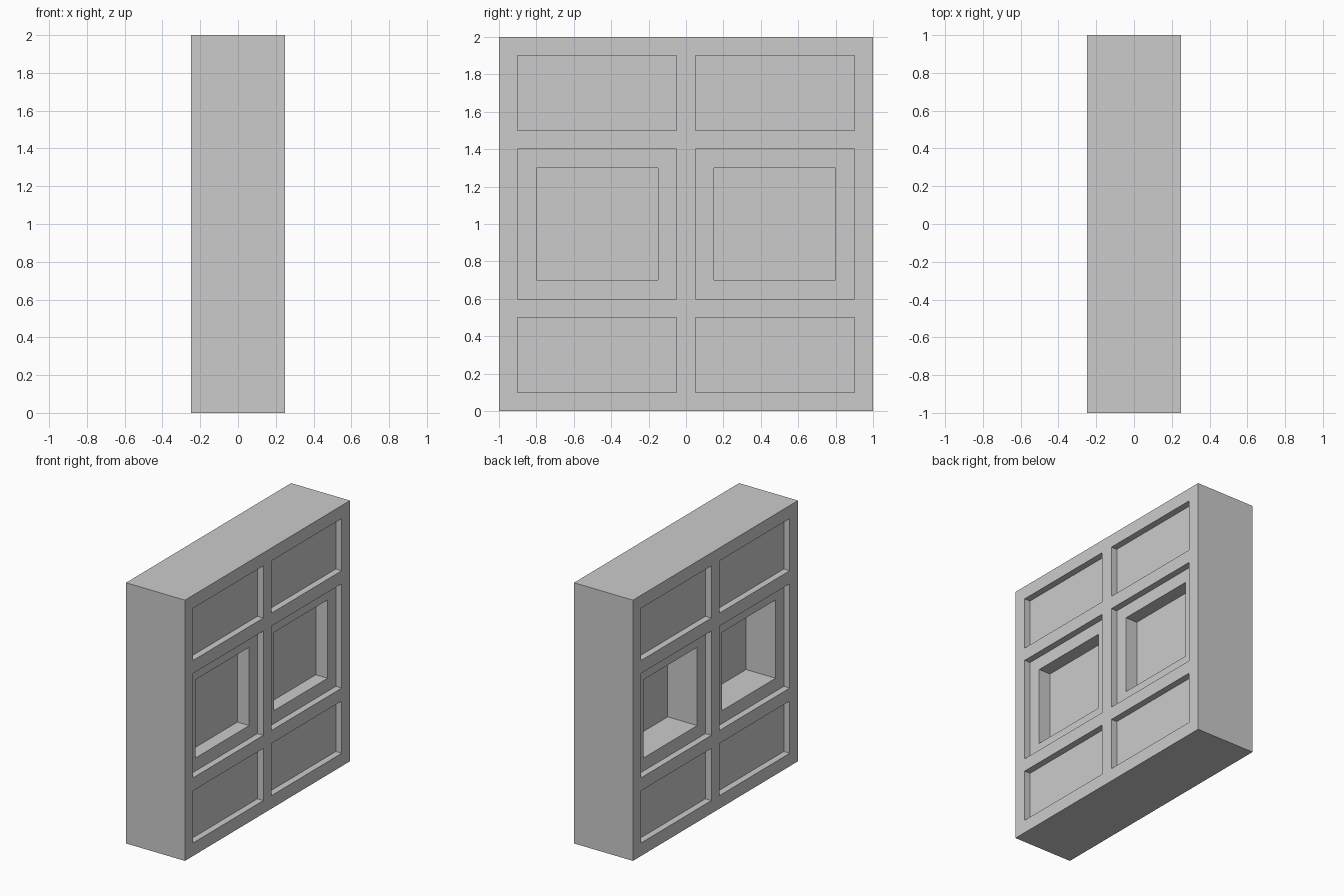
import bpy, bmesh
from mathutils import Matrix, Vector

if "Cube" in bpy.data.objects:
    bpy.data.objects.remove(bpy.data.objects["Cube"])


def boxes(name, spans):
    """One object made of axis-aligned boxes given as (x0, x1, y0, y1, z0, z1)."""
    bm = bmesh.new()
    for x0, x1, y0, y1, z0, z1 in spans:
        centre = Vector(((x0 + x1) / 2, (y0 + y1) / 2, (z0 + z1) / 2))
        size = Matrix.Diagonal((x1 - x0, y1 - y0, z1 - z0, 1))
        bmesh.ops.create_cube(bm, size=1, matrix=Matrix.Translation(centre) @ size)
    mesh = bpy.data.meshes.new(name)
    bm.to_mesh(mesh)
    bm.free()
    obj = bpy.data.objects.new(name, mesh)
    bpy.context.collection.objects.link(obj)
    return obj


def carve(target, cutter):
    """Subtract the cutter from the target, then discard it."""
    cutter.hide_render = True
    mod = target.modifiers.new("carve", 'BOOLEAN')
    mod.operation = 'DIFFERENCE'
    mod.solver = 'EXACT'
    mod.object = cutter
    bpy.context.view_layer.objects.active = target
    bpy.ops.object.modifier_apply(modifier=mod.name)
    bpy.data.objects.remove(cutter)


def both_halves(y0, y1):
    return [(-y1, -y0), (y0, y1)]


# Solid wall block
wall = boxes("panelled_wall", [(-0.25, 0.25, -1, 1, 0, 2)])

# Shallow panels: three rows, two columns, on both broad faces
carve(wall, boxes("panel_cutter", [
    (*x, *y, *z)
    for x in [(-0.35, -0.20), (0.20, 0.35)]
    for y in both_halves(0.05, 0.90)
    for z in [(0.1, 0.5), (0.6, 1.4), (1.5, 1.9)]]))

# Deep window recesses, leaving a thin pane nearer the +x face
carve(wall, boxes("window_cutter", [
    (*x, *y, 0.7, 1.3)
    for x in [(-0.35, 0.05), (0.10, 0.35)]
    for y in both_halves(0.15, 0.80)]))
